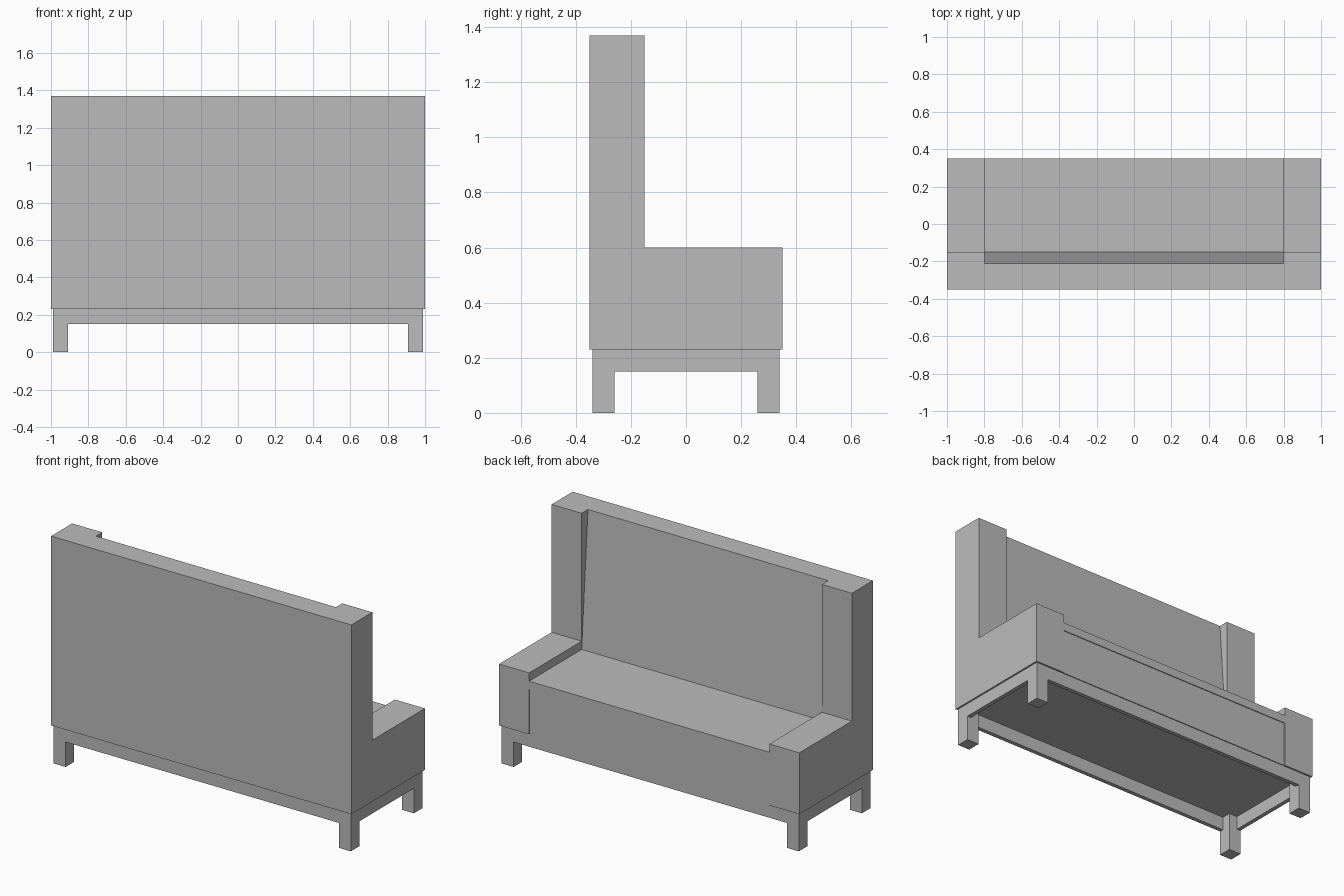
import bpy
import bmesh

if "Cube" in bpy.data.objects:
    bpy.data.objects.remove(bpy.data.objects["Cube"], do_unlink=True)

grey = bpy.data.materials.new("plain grey")
grey.use_nodes = True
grey.diffuse_color = (0.5, 0.5, 0.5, 1)
grey.node_tree.nodes["Principled BSDF"].inputs["Base Color"].default_value = (0.5, 0.5, 0.5, 1)


def extrude_profile(name, profile, x0, x1):
    """Sweep a (y, z) outline along x from x0 to x1."""
    bm = bmesh.new()
    face = bm.faces.new([bm.verts.new((x0, y, z)) for y, z in profile])
    swept = bmesh.ops.extrude_face_region(bm, geom=[face])["geom"]
    verts = [v for v in swept if isinstance(v, bmesh.types.BMVert)]
    bmesh.ops.translate(bm, verts=verts, vec=(x1 - x0, 0, 0))
    bmesh.ops.recalc_face_normals(bm, faces=bm.faces)
    mesh = bpy.data.meshes.new(name)
    bm.to_mesh(mesh)
    bm.free()
    mesh.materials.append(grey)
    obj = bpy.data.objects.new(name, mesh)
    bpy.context.collection.objects.link(obj)
    return obj


def box(name, xs, ys, zs):
    (y0, y1), (z0, z1) = ys, zs
    return extrude_profile(name, [(y0, z0), (y1, z0), (y1, z1), (y0, z1)], *xs)


BACK, EDGE, REST = -0.35, 0.35, -0.15   # depth of back, seat edge, backrest foot
BASE, SEAT, ARM, TOP = 0.23, 0.55, 0.6, 1.37
RAIL, LEG, RAIL_T = 0.15, 0.08, 0.025
IN = 0.8                                # inner side of the arms

# L-shaped ends: arm and upright in one piece
side_outline = [(BACK, BASE), (EDGE, BASE), (EDGE, ARM),
                (REST, ARM), (REST, TOP), (BACK, TOP)]
extrude_profile("right_end", side_outline, -1, -IN)
extrude_profile("left_end", side_outline, IN, 1)

# Leaning backrest between the ends
extrude_profile("backrest", [(BACK, BASE), (REST, BASE), (REST, SEAT),
                             (-0.21, TOP), (BACK, TOP)], -IN, IN)

# Seat box with a thin overhanging seat board
box("seat_box", (-IN, IN), (REST, 0.345), (BASE, 0.5))
box("seat_board", (-IN, IN), (REST, EDGE), (0.5, SEAT))

# Legs and rails, set in slightly from the body
X, Y = 0.99, 0.34
for sx, side in ((-1, "right"), (1, "left")):
    for sy, end in ((-1, "front"), (1, "rear")):
        box(f"{end}_{side}_leg", sorted((sx * X, sx * (X - LEG))),
            sorted((sy * Y, sy * (Y - LEG))), (0, BASE))
    box(f"{side}_rail", sorted((sx * X, sx * (X - RAIL_T))),
        (LEG - Y, Y - LEG), (RAIL, BASE))
for sy, end in ((-1, "front"), (1, "rear")):
    box(f"{end}_rail", (LEG - X, X - LEG),
        sorted((sy * Y, sy * (Y - RAIL_T))), (RAIL, BASE))
